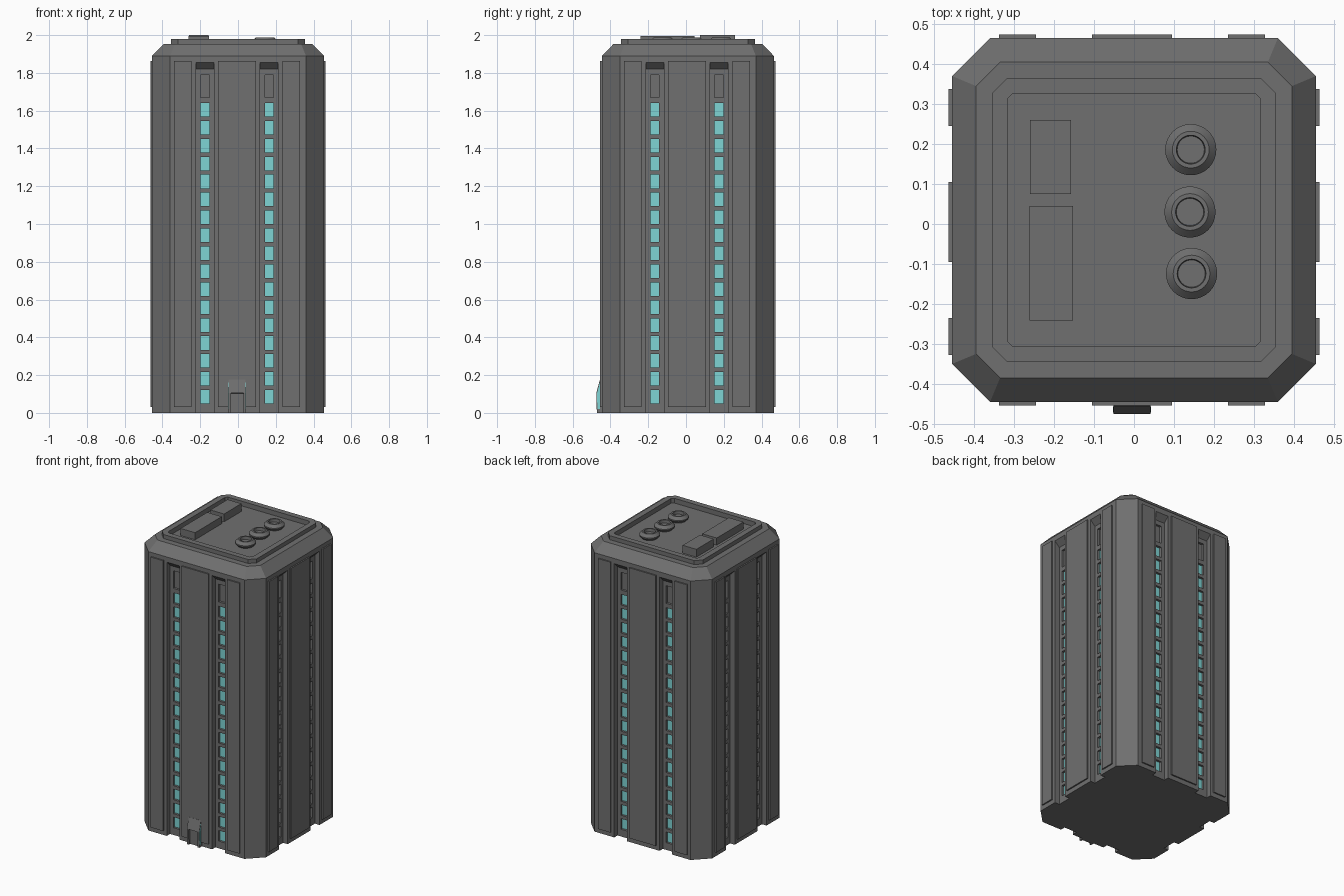
import bpy, bmesh, math
from mathutils import Vector

if "Cube" in bpy.data.objects:
    bpy.data.objects.remove(bpy.data.objects["Cube"])

H, CY = 0.455, 0.01            # half width of the tower, y of its axis
CH_U, CH_W, CH_D = 0.17, 0.095, 0.035   # window channel: offset, width, depth


def material(name, rgb):
    m = bpy.data.materials.new(name)
    m.diffuse_color = (*rgb, 1)
    m.use_nodes = True
    m.node_tree.nodes["Principled BSDF"].inputs["Base Color"].default_value = m.diffuse_color
    return m


GREY = material("grey metal", (0.16, 0.16, 0.16))
TEAL = material("teal glass", (0.21, 0.66, 0.66))

# outward direction and along-wall direction of each wall
SIDES = {"front": ((0, -1), (1, 0)), "right": ((1, 0), (0, 1)),
         "back": ((0, 1), (1, 0)), "left": ((-1, 0), (0, 1))}


def wall_point(side, u, out, z):
    (nx, ny), (tx, ty) = SIDES[side]
    return Vector((nx * (H + out) + tx * (u - 0.005),
                   ny * (H + out) + CY + ty * (u - 0.005), z))


def finish(bm, name, mats=(GREY,), recalc=True):
    if recalc:
        bmesh.ops.recalc_face_normals(bm, faces=bm.faces)
    me = bpy.data.meshes.new(name)
    bm.to_mesh(me)
    bm.free()
    for m in mats:
        me.materials.append(m)
    ob = bpy.data.objects.new(name, me)
    bpy.context.collection.objects.link(ob)
    return ob


def loft(bm, rings, cap_start=True, cap_end=True, closed=False):
    vs = [[bm.verts.new(p) for p in r] for r in rings]
    n = len(rings[0])
    for a, b in zip(vs, vs[1:] + (vs[:1] if closed else [])):
        for i in range(n):
            j = (i + 1) % n
            bm.faces.new((a[i], a[j], b[j], b[i]))
    if cap_start and not closed:
        bm.faces.new(vs[0])
    if cap_end and not closed:
        bm.faces.new(vs[-1])


def octagon(h, c, z):
    a = h - c
    return [(x, y + CY, z) for x, y in ((-a, -h), (a, -h), (h, -a), (h, a),
                                       (a, h), (-a, h), (-h, a), (-h, -a))]


def wall_box(side, name, u0, u1, o0, o1, z0, z1):
    bm = bmesh.new()
    loft(bm, [[wall_point(side, u, o, z) for u, o in
               ((u0, o0), (u1, o0), (u1, o1), (u0, o1))] for z in (z0, z1)])
    return finish(bm, name)


# tower walls with eight vertical channels that slope out at the top
def notched(d, z):
    ring = []
    for k, side in enumerate(SIDES):
        s = 1 if k < 2 else -1
        us = [(-0.36, 0)]
        for c in (-CH_U, CH_U):
            a, b = c - CH_W / 2, c + CH_W / 2
            us += [(a, 0), (a, -d), (b, -d), (b, 0)]
        us.append((0.36, 0))
        for u, o in us:
            p = wall_point(side, s * u, o, z)
            if abs(u) == 0.36:      # keep the corners symmetric
                p += Vector((abs(SIDES[side][1][0]), abs(SIDES[side][1][1]), 0)) * 0.005
            ring.append(p)
    return ring


bm = bmesh.new()
loft(bm, [notched(CH_D, 0), notched(CH_D, 1.82), notched(0, 1.855), notched(0, 1.89)],
     cap_end=False)
bmesh.ops.remove_doubles(bm, verts=bm.verts, dist=1e-5)
bmesh.ops.recalc_face_normals(bm, faces=bm.faces)
# open the channel back walls, the window strips fill them
back = []
for f in bm.faces:
    c = f.calc_center_median() - Vector((0, CY, 0))
    if abs(max(abs(c.x), abs(c.y)) - (H - CH_D)) < 1e-4 and abs(c.z - 0.91) < 0.01 \
            and max(abs(f.normal.x), abs(f.normal.y)) > 0.99 \
            and abs(f.calc_area() - CH_W * 1.82) < 0.01:
        back.append(f)
bmesh.ops.delete(bm, geom=back, context='FACES_ONLY')
finish(bm, "tower_walls", recalc=False)

# roof: bevelled shoulder, raised rim and sunken deck
bm = bmesh.new()
loft(bm, [octagon(0.455, 0.095, 1.89), octagon(0.395, 0.06, 1.952),
          octagon(0.355, 0.038, 1.952), octagon(0.355, 0.038, 1.979),
          octagon(0.317, 0.014, 1.979), octagon(0.317, 0.014, 1.947)], cap_start=False)
finish(bm, "roof", recalc=False)

# window strips: inset teal panes with one grey vent above
rows = [(0.085 + 0.095 * i - 0.036, 0.085 + 0.095 * i + 0.036) for i in range(17)]
zs = [0] + [z for r in rows for z in r] + [1.67, 1.79, 1.82]
for side, (n, t) in SIDES.items():
    for label, c in (("a", -CH_U), ("b", CH_U)):
        bm = bmesh.new()
        us = [c - CH_W / 2, c - 0.023, c + 0.023, c + CH_W / 2]
        grid = [[bm.verts.new(wall_point(side, u, -CH_D, z)) for u in us] for z in zs]
        panes = []
        for r in range(len(zs) - 1):
            for k in range(3):
                f = bm.faces.new((grid[r][k], grid[r][k + 1],
                                  grid[r + 1][k + 1], grid[r + 1][k]))
                f.normal_update()
                if f.normal.dot(Vector((*n, 0))) < 0:
                    f.normal_flip()
                if k == 1 and r % 2 == 1:
                    panes.append(f)
                    f.material_index = 1 if zs[r] < 1.65 else 0
        glass = [f.material_index for f in panes]
        bmesh.ops.inset_individual(bm, faces=panes, thickness=0, depth=-0.015)
        for f in bm.faces:
            f.material_index = 0
        for f, g in zip(panes, glass):
            f.material_index = g
        finish(bm, f"{side}_window_strip_{label}", (GREY, TEAL), recalc=False)
    # raised wall panels
    for label, u0, u1 in (("left", -0.333, -0.24), ("middle", -0.1, 0.1),
                          ("right", 0.24, 0.333)):
        wall_box(side, f"{side}_panel_{label}", u0, u1, -0.002, 0.009, 0.03, 1.862)

# entrance: two cheeks, a sloped canopy and a recessed door
def entrance_part(name, x0, x1, profile, mat=GREY):
    bm = bmesh.new()
    loft(bm, [[(x, y, z) for y, z in profile] for x in (x0, x1)])
    finish(bm, name, (mat,))


cheek = [(-0.444, 0), (-0.472, 0), (-0.475, 0.105), (-0.455, 0.178), (-0.444, 0.178)]
entrance_part("entrance_cheek_left", -0.051, -0.038, cheek)
entrance_part("entrance_cheek_right", 0.028, 0.041, cheek)
entrance_part("entrance_canopy", -0.038, 0.028,
              [(-0.444, 0.103), (-0.475, 0.105), (-0.455, 0.178), (-0.444, 0.178)])
entrance_part("entrance_door", -0.038, 0.028,
              [(-0.444, 0), (-0.457, 0), (-0.457, 0.104), (-0.444, 0.104)])
glass = [(-0.456, 0.02), (-0.469, 0.02), (-0.471, 0.105), (-0.456, 0.16)]
entrance_part("entrance_glass_left", -0.053, -0.051, glass, TEAL)
entrance_part("entrance_glass_right", 0.041, 0.043, glass, TEAL)

# roof equipment boxes
for name, x0, x1, y0, y1, z1 in (("small_roof_unit", -0.26, -0.157, 0.075, 0.26, 2.0),
                                 ("large_roof_unit", -0.262, -0.153, -0.241, 0.045, 1.995)):
    bm = bmesh.new()
    loft(bm, [[(x0, y0, z), (x1, y0, z), (x1, y1, z), (x0, y1, z)] for z in (1.946, z1)])
    finish(bm, name)

# round roof vents with hollow centres
for i, (x, y) in enumerate(((0.142, 0.186), (0.14, 0.03), (0.144, -0.124))):
    bm = bmesh.new()
    prof = [(0.05, 1.946), (0.064, 1.962), (0.064, 1.97), (0.046, 1.988),
            (0.036, 1.988), (0.034, 1.968)]
    loft(bm, [[(x + r * math.cos(a * math.tau / 32), y + r * math.sin(a * math.tau / 32), z)
               for a in range(32)] for r, z in prof], cap_start=False)
    ob = finish(bm, f"roof_vent_{i + 1}")
    bpy.context.view_layer.objects.active = ob
    ob.select_set(True)
    bpy.ops.object.shade_smooth_by_angle(angle=math.radians(25))
    ob.select_set(False)
